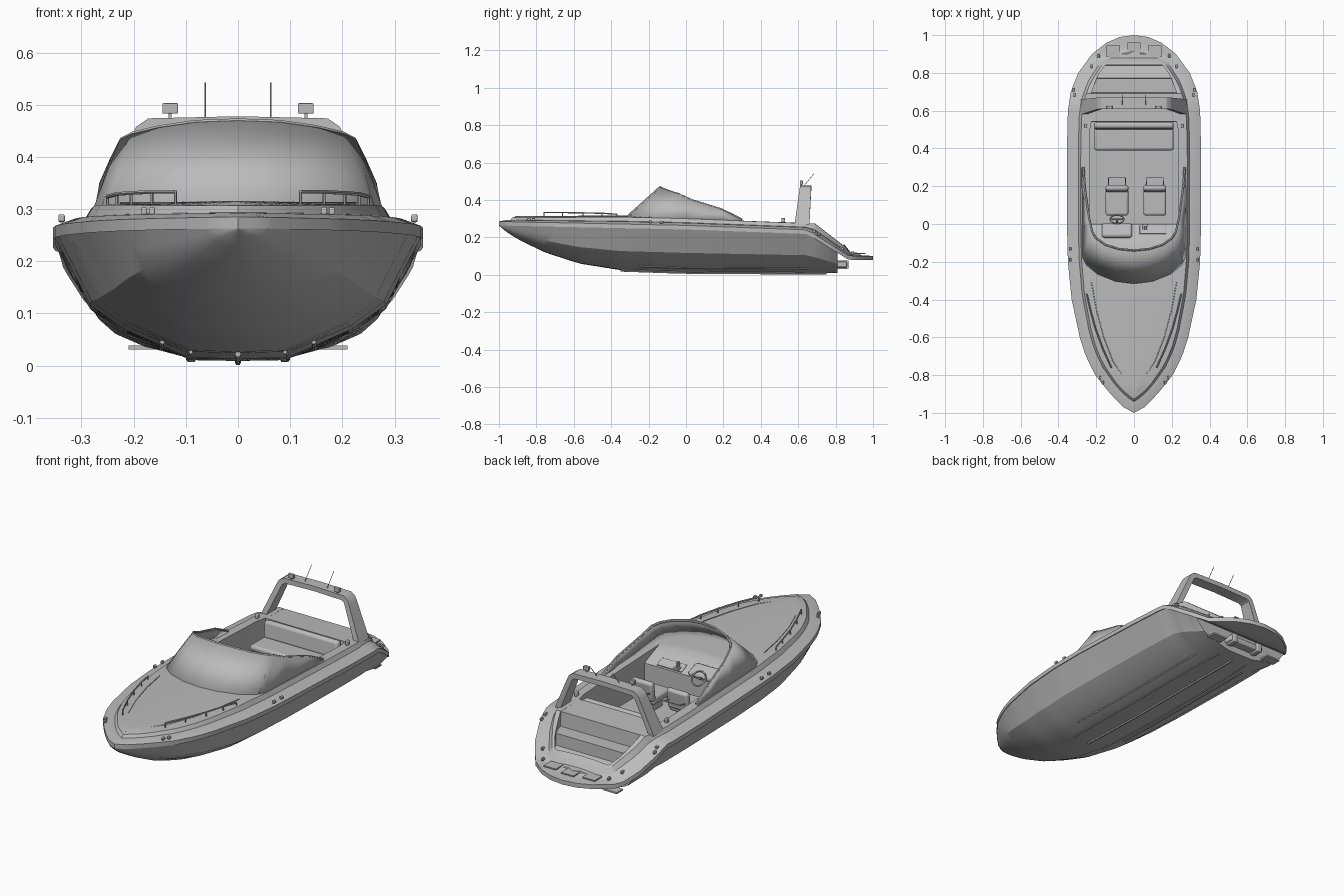
import bpy, bmesh, math
from mathutils import Vector

cube = bpy.data.objects.get("Cube")
if cube:
    bpy.data.objects.remove(cube, do_unlink=True)

grey = bpy.data.materials.new("plain grey")
grey.use_nodes = True
grey.diffuse_color = (0.5, 0.5, 0.5, 1)
grey.node_tree.nodes["Principled BSDF"].inputs["Base Color"].default_value = (0.5, 0.5, 0.5, 1)


def table(*pts):
    """Piecewise linear function through the given points."""
    def f(y):
        if y <= pts[0][0]:
            return pts[0][1]
        for (a, u), (b, v) in zip(pts, pts[1:]):
            if y <= b:
                return u + (v - u) * (y - a) / (b - a)
        return pts[-1][1]
    return f


def finish(obj, angle=35):
    obj.data.materials.clear()
    obj.data.materials.append(grey)
    bpy.ops.object.select_all(action='DESELECT')
    obj.select_set(True)
    bpy.context.view_layer.objects.active = obj
    bpy.ops.object.shade_smooth_by_angle(angle=math.radians(angle))
    return obj


def add_mesh(name, bm, angle=35):
    bmesh.ops.remove_doubles(bm, verts=bm.verts, dist=1e-5)
    bmesh.ops.recalc_face_normals(bm, faces=bm.faces)
    mesh = bpy.data.meshes.new(name)
    bm.to_mesh(mesh)
    bm.free()
    obj = bpy.data.objects.new(name, mesh)
    bpy.context.collection.objects.link(obj)
    return finish(obj, angle)


def loft(name, rows, cap=False, closed=False, angle=35):
    bm = bmesh.new()
    grid = [[bm.verts.new(p) for p in r] for r in rows]
    n = len(rows[0])
    for a, b in zip(grid, grid[1:]):
        for i in range(n if closed else n - 1):
            j = (i + 1) % n
            bm.faces.new((a[i], a[j], b[j], b[i]))
    if cap:
        bm.faces.new(grid[-1])
    if cap and closed:
        bm.faces.new(grid[0])
    return add_mesh(name, bm, angle)


def mirrored(half):
    """Row from the -x edge to the +x edge; half runs from edge to centre."""
    return [(-x, y, z) for x, y, z in half] + [p for p in reversed(half[:-1])]


def box(name, centre, size, bevel=0.0, tilt=0.0):
    bpy.ops.mesh.primitive_cube_add(size=1, location=centre, rotation=(tilt, 0, 0))
    obj = bpy.context.object
    obj.name = name
    obj.scale = size
    bpy.ops.object.transform_apply(location=False, rotation=False, scale=True)
    if bevel:
        m = obj.modifiers.new("bevel", 'BEVEL')
        m.width, m.segments = bevel, 3
    return finish(obj)


def tube(name, pts, radius):
    cu = bpy.data.curves.new(name, 'CURVE')
    cu.dimensions = '3D'
    cu.bevel_depth, cu.bevel_resolution, cu.use_fill_caps = radius, 1, True
    sp = cu.splines.new('POLY')
    sp.points.add(len(pts) - 1)
    for q, p in zip(sp.points, pts):
        q.co = (*p, 1)
    obj = bpy.data.objects.new(name, cu)
    bpy.context.collection.objects.link(obj)
    bpy.ops.object.select_all(action='DESELECT')
    obj.select_set(True)
    bpy.context.view_layer.objects.active = obj
    bpy.ops.object.convert(target='MESH')
    return finish(bpy.context.object, 50)


# Lines of the boat: half width, rub rail, deck, keel, cockpit width and floor
width = table((-1, 0), (-.97, .055), (-.9, .125), (-.8, .205), (-.7, .255), (-.6, .287),
              (-.4, .33), (-.2, .35), (0, .355), (.4, .355), (.6, .35), (.7, .335),
              (.8, .295), (.9, .222), (.96, .145), (.99, .075), (1, 0))
rub = table((-1, .285), (0, .264), (.65, .24), (.865, .105), (.9, .1), (1, .1))
deck = table((-1, .307), (-.3, .308), (0, .3), (.69, .273), (.85, .15), (.88, .112), (1, .108))
keel = table((-1, .262), (-.95, .222), (-.89, .185), (-.75, .118), (-.57, .06),
             (-.35, .025), (0, .013), (.81, .009))
well = table((-.1, .235), (.5, .235), (.56, .22), (.7, .225), (.84, .17))
floor = table((-.12, .306), (0, .255), (.002, .11), (.54, .11), (.542, .28), (.69, .273),
              (.695, .2), (.77, .2), (.772, .14), (.838, .12), (.842, .15))


def inset(y, d):
    return (1 - d / .355) * width(y / (1 - d))


def deck_row(y):
    half = [(width(y), y, rub(y) - .022), (width(y), y, rub(y))]
    for d, k in ((.035, .35), (.06, .42), (.073, 1)):
        c = max(-1 + d, min(1 - d, y))
        half.append((inset(c, d), c, rub(c) + k * (deck(c) - rub(c))))
    c = max(-.915, min(.915, y))
    x = min(well(c), inset(c, .085))
    inside = -.12 < c < .842
    z = floor(c) if inside else deck(c) + .001
    half += [(x, c, deck(c) + .001), (x, c, z), (x / 2, c, z + (0 if inside else .005)),
             (0, c, z + (0 if inside else .007))]
    return mirrored(half)


stations = [i / 25 for i in range(-25, 26)]
stations += [-.985, -.97, -.12, .002, .54, .542, .69, .695, .77, .772, .838, .842, .85,
             .865, .9, .97, .98, .99]
stations = sorted(set(stations))
loft("deck_and_cockpit", [deck_row(y) for y in stations], angle=30)

# Hull with rounded chines and flat transom
section = ((.985, 1), (.89, .72), (.8, .45), (.62, .25), (.27, .012), (0, 0))


def hull_row(y):
    top = rub(y) - .02
    low = min(keel(y), top)
    return mirrored([(width(y) * a, y, low + (top - low) * b) for a, b in section])


hull_y = [y for y in stations if y < .81] + [.81]
loft("hull", [hull_row(y) for y in hull_y], cap=True, angle=25)
loft("platform_underside", [((-width(y), y, rub(y) - .022), (width(y), y, rub(y) - .022))
                            for y in [.81] + [y for y in stations if y > .81]])

# Keel and strakes under the hull
run = [-.35 + i * .1 for i in range(12)]
tube("keel_strip", [(0, y, keel(y) - .003) for y in run], .006)
for s in (-1, 1):
    tube("inner_strake", [(s * .27 * width(y), y, keel(y) + .001) for y in run], .004)
    tube("outer_strake", [(s * .145, y, keel(y) + .024) for y in run[1:-1]], .005)

# Stern drive below the platform
box("drive_housing", (0, .835, .055), (.2, .05, .03), .006)
for s in (-1, 1):
    box("drive_bracket", (s * .075, .84, .055), (.03, .06, .045), .005)
    box("trim_tab", (s * .17, .835, .035), (.08, .05, .008))

# Wraparound windscreen
base = ((.272, .3), (.272, .19), (.272, 0), (.272, -.17), (.25, -.215), (.19, -.265),
        (.1, -.305), (0, -.32))
crest = ((.268, .3, .296), (.26, .19, .35), (.238, .03, .4), (.222, -.04, .432),
         (.2, -.075, .443), (.15, -.11, .455), (.08, -.132, .465), (0, -.14, .468))
foot = mirrored([(x, y, deck(y) - .002) for x, y in base])
head = mirrored(list(crest))
screen = loft("windscreen", [foot, head], angle=30)
solid = screen.modifiers.new("thickness", 'SOLIDIFY')
solid.thickness, solid.offset = .01, 0
tube("windscreen_frame", head, .006)
for s in (-1, 1):
    tube("windscreen_pillar", [(s * .258, -.2, .305), (s * .222, -.045, .43)], .004)

# Radar arch: rectangular section swept over the cockpit
rows = []
outer = ((.28, .268), (.205, .438), (.195, .458), (.172, .474), (0, .478))
inner = ((.25, .268), (.182, .425), (.175, .44), (.16, .449), (0, .453))
for s in (-1, 1):
    side = []
    for (xo, zo), (xi, zi) in zip(outer, inner):
        k = (zo - .268) / .21
        f, b = .58 + .03 * k, .66 + .01 * k
        side.append([(s * xo, f, zo), (s * xo, b, zo), (s * xi, b, zi), (s * xi, f, zi)])
    rows += side if s < 0 else side[-2::-1]
loft("radar_arch", rows, cap=True, closed=True, angle=30)
for s in (-1, 1):
    box("arch_lamp", (s * .13, .617, .493), (.03, .016, .02), .002)
    box("lamp_foot", (s * .13, .617, .479), (.006, .008, .012))
    tube("antenna", [(s * .063, .63, .475), (s * .063, .685, .542)], .0015)

# Bow rails, deck seams and fittings, both sides
for s in (-1, 1):
    rail = [(s * x, y, z) for x, y, z in ((.12, -.76, .333), (.165, -.66, .333),
            (.205, -.55, .331), (.232, -.45, .329), (.25, -.37, .324))]
    tube("bow_rail", rail, .004)
    for x, y, z in rail:
        tube("rail_post", [(x, y, deck(y) - .002), (x, y, z)], .003)
    seam = ((.225, -.31), (.2, -.45), (.16, -.6), (.11, -.73), (.04, -.83))
    tube("deck_seam", [(s * x, y, deck(y) + .004) for x, y in seam], .002)
    for x, y in ((.165, -.84), (.18, -.815), (.338, -.13), (.338, -.19), (.315, .685),
                 (.32, .71), (.187, .89), (.225, .835)):
        box("cleat", (s * x, y, rub(y) + .015), (.012, .018, .014), .003)
    box("deck_lamp", (s * .255, .52, deck(.52) + .012), (.014, .02, .024), .004)

# Platform pads
for x in (-.11, 0, .11):
    box("platform_pad", (x, .915 if x else .93, .113), (.07, .06, .006))

# Helm seats and rear bench
for x in (-.09, .11):
    box("seat_pedestal", (x, .12, .135), (.07, .08, .05), .004)
    box("seat_cushion", (x, .115, .175), (.12, .14, .04), .012)
    box("seat_back", (x, .187, .225), (.12, .03, .1), .012, -.12)
    tube("seat_handle", [(x - .045, .2, .22), (x - .045, .245, .23), (x + .045, .245, .23),
                         (x + .045, .2, .22)], .003)
box("bench_base", (0, .475, .145), (.42, .12, .07), .006)
box("bench_cushion", (0, .46, .19), (.42, .14, .03), .012)
box("bench_back", (0, .52, .24), (.42, .035, .09), .014, -.1)

# Dashboard and steering wheel
box("helm_console", (-.09, -.035, .275), (.16, .08, .035), .015, -.35)
box("side_panel", (.1, -.03, .268), (.14, .05, .01), .003, -.4)
box("throttle", (.06, -.02, .283), (.012, .02, .035), .003)
box("throttle_base", (.06, -.02, .268), (.03, .04, .012), .003)
bpy.ops.mesh.primitive_torus_add(location=(-.09, .025, .272), rotation=(-.9, 0, 0),
                                 major_radius=.036, minor_radius=.004,
                                 major_segments=24, minor_segments=8)
bpy.context.object.name = "steering_wheel"
finish(bpy.context.object, 60)
tube("steering_column", [(-.09, -.02, .25), (-.09, .025, .272)], .006)
tube("wheel_spoke", [(-.125, .025, .272), (-.055, .025, .272)], .003)
